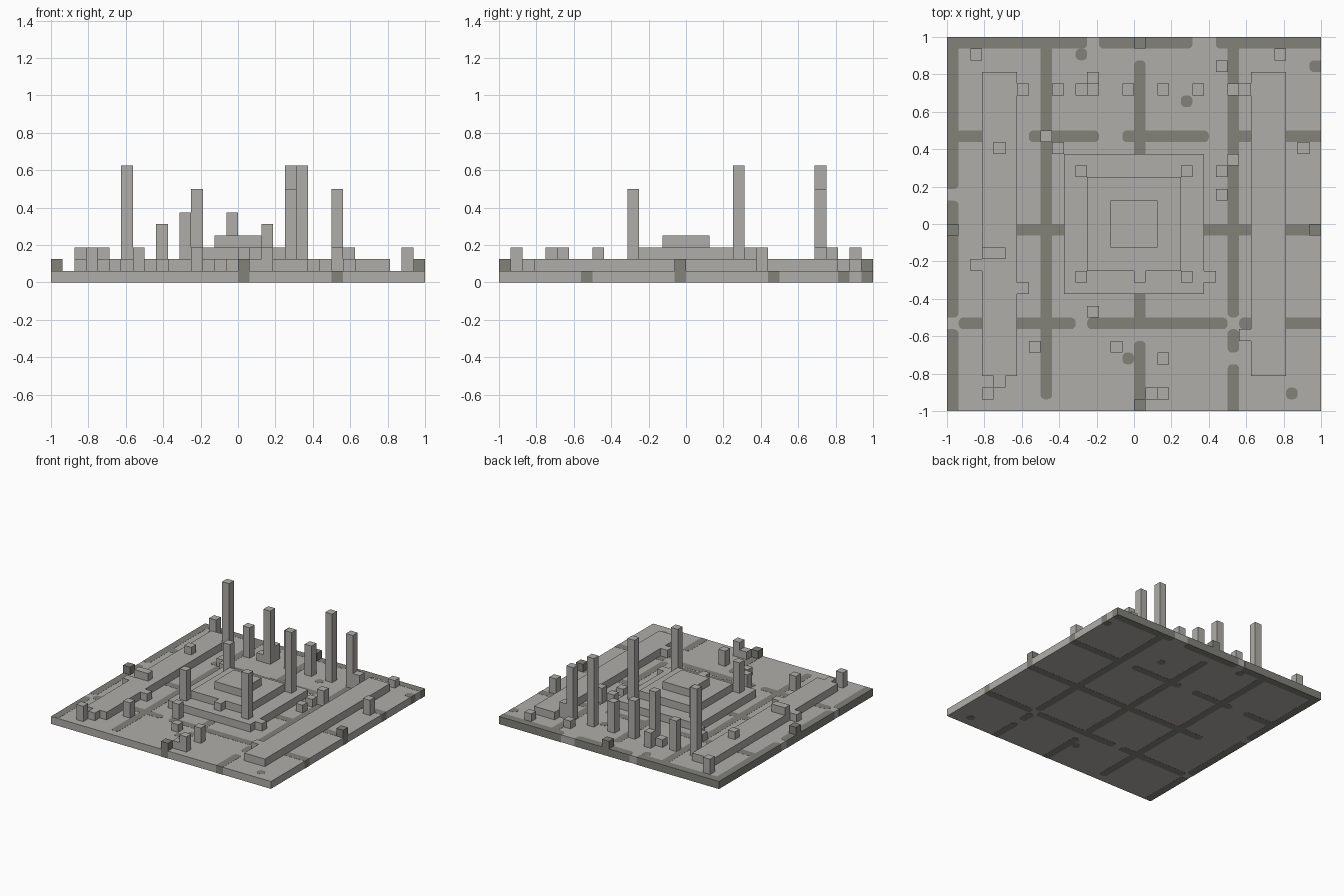
import bpy, bmesh
from mathutils import Matrix, Vector

cube = bpy.data.objects.get("Cube")
if cube:
    bpy.data.objects.remove(cube, do_unlink=True)

CELL = 2 / 32      # the model sits on a 32 x 32 grid of cubic cells
LIFT = 0.001       # how far the paving stands proud of the floor


def make_material(name, colour):
    mat = bpy.data.materials.new(name)
    mat.use_nodes = True
    mat.diffuse_color = (*colour, 1)
    mat.node_tree.nodes["Principled BSDF"].inputs["Base Color"].default_value = (*colour, 1)
    return mat


light_stone = make_material("light stone", (0.43, 0.42, 0.395))
dark_stone = make_material("dark stone", (0.223, 0.223, 0.195))


def add_box(bm, low, high):
    """Box between two corners; returns its vertices."""
    low, high = Vector(low), Vector(high)
    matrix = Matrix.Translation((low + high) / 2) @ Matrix.Diagonal((*(high - low), 1))
    return bmesh.ops.create_cube(bm, size=1, matrix=matrix)["verts"]


def add_cells(bm, i0, j0, i1, j1, z0, z1):
    """Box over a range of cells, i along x and j along y, both inclusive."""
    return add_box(bm, (i0 * CELL - 1, j0 * CELL - 1, z0),
                   ((i1 + 1) * CELL - 1, (j1 + 1) * CELL - 1, z1))


def finish(bm, name, mat):
    mesh = bpy.data.meshes.new(name)
    bm.to_mesh(mesh)
    bm.free()
    mesh.materials.append(mat)
    obj = bpy.data.objects.new(name, mesh)
    bpy.context.collection.objects.link(obj)
    return obj


def block(name, mat, *cells, top, bottom=1):
    bm = bmesh.new()
    add_cells(bm, *cells, bottom * CELL, top * CELL)
    return finish(bm, name, mat)


# Floor slab
bm = bmesh.new()
edge = 1 - LIFT
add_box(bm, (-edge, -edge, LIFT), (edge, edge, CELL - LIFT))
finish(bm, "floor", light_stone)

# Dark paving strips, running right through the floor, with rounded inner ends
ROWS = {
    31: [(0, 11), (13, 20), (23, 31)],
    23: [(0, 4), (7, 12), (15, 21.4), (24, 31)],
    15: [(5, 31)],
    7: [(1, 10), (12, 23), (25, 31)],
}
COLUMNS = {
    0: [(0.1, 6), (8, 17), (19, 31)],
    8: [(1, 31)],
    16: [(0, 5), (7, 29)],
    24: [(0, 3), (5, 6), (8, 31)],
}
SPOTS = [(11, 30), (31, 29), (20, 26), (29, 1), (15, 4)]

strips = [(a, j, b, j) for j, runs in ROWS.items() for a, b in runs]
strips += [(i, a, i, b) for i, runs in COLUMNS.items() for a, b in runs]
strips += [(i, j, i, j) for i, j in SPOTS]
bm = bmesh.new()
for strip in strips:
    verts = add_cells(bm, *strip, 0, CELL)
    corners = []
    for e in {e for v in verts for e in v.link_edges}:
        a, b = e.verts
        upright = abs(a.co.z - b.co.z) > CELL / 2
        if upright and max(abs(a.co.x), abs(a.co.y)) < 0.99:
            corners.append(e)
    if corners:
        bmesh.ops.bevel(bm, geom=corners, offset=CELL * 0.4, segments=4,
                        profile=0.5, affect="EDGES")
finish(bm, "paving_strips", dark_stone)

# Dark gate stones in the middle of each side
for side, (i, j) in {"front": (16, 0), "back": (16, 31),
                     "right": (0, 15), "left": (31, 15)}.items():
    block(side + "_gate_stone", dark_stone, i, j, i, j, top=2)

# Long terraces on both sides
for side, i in {"right": 3, "left": 26}.items():
    block(side + "_terrace", light_stone, i, 3, i + 2, 28, top=2)

# Stepped central platform
for level, (a, b) in enumerate([(10, 21), (12, 19), (14, 17)]):
    block(f"platform_step_{level + 1}", light_stone, a, a, b, b,
          top=level + 2, bottom=level + 1)

# Pillars and rubble, grouped by height in cells
PILLARS = {
    2: [(11, 27), (23, 29), (28, 30), (8, 23), (9, 22), (23, 20), (23, 18), (2, 12),
        (6, 10), (22, 11), (14, 5), (25, 6), (4, 2), (17, 1)],
    3: [(2, 30), (12, 28), (25, 27), (4, 22), (30, 22), (24, 21), (3, 13), (4, 13),
        (16, 11), (12, 8), (7, 5), (18, 4), (3, 1), (18, 1)],
    5: [(9, 27), (18, 27)],
    6: [(15, 27), (11, 20), (11, 11)],
    8: [(12, 27), (24, 27), (20, 11)],
    10: [(6, 27), (21, 27), (20, 20)],
}
for height, cells in PILLARS.items():
    bm = bmesh.new()
    for i, j in cells:
        add_cells(bm, i, j, i, j, CELL, height * CELL)
    kind = "rubble" if height < 4 else "pillars"
    finish(bm, f"{kind}_{height}_high", light_stone)
